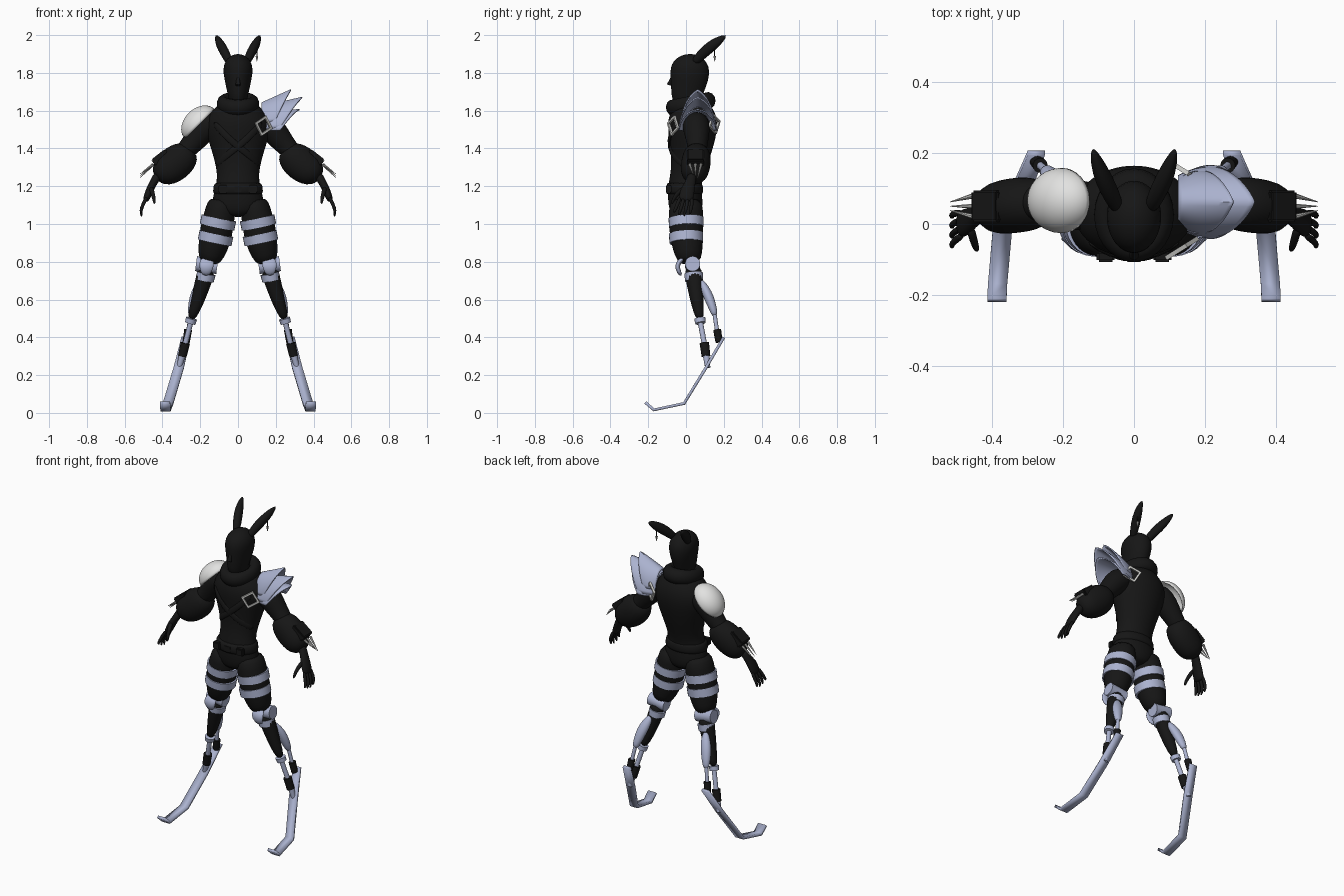
import bpy, bmesh, math
from mathutils import Vector, Matrix

cube = bpy.data.objects.get("Cube")
if cube:
    bpy.data.objects.remove(cube, do_unlink=True)


def material(name, colour, roughness=0.6):
    mat = bpy.data.materials.new(name)
    mat.use_nodes = True
    mat.diffuse_color = (*colour, 1)
    mat.node_tree.nodes["Principled BSDF"].inputs["Base Color"].default_value = (*colour, 1)
    mat.node_tree.nodes["Principled BSDF"].inputs["Roughness"].default_value = roughness
    return mat


BLACK = material("black fabric", (0.008, 0.008, 0.008))
STEEL = material("blue steel", (0.41, 0.45, 0.63))
WHITE = material("white shell", (0.76, 0.76, 0.75))
BUCKLE = material("pale metal", (0.6, 0.6, 0.58))


def finish(name, bm, mat, subdiv=0, thickness=0, angle=40):
    """Turn a bmesh into a shaded object."""
    bmesh.ops.recalc_face_normals(bm, faces=bm.faces)
    mesh = bpy.data.meshes.new(name)
    bm.to_mesh(mesh)
    bm.free()
    mesh.materials.append(mat)
    mesh.shade_smooth()
    mesh.set_sharp_from_angle(angle=math.radians(180 if subdiv else angle))
    obj = bpy.data.objects.new(name, mesh)
    bpy.context.scene.collection.objects.link(obj)
    if thickness:
        mod = obj.modifiers.new("thickness", "SOLIDIFY")
        mod.thickness = thickness
        mod.offset = 0
    if subdiv:
        obj.modifiers.new("smooth", "SUBSURF").levels = subdiv
        obj.modifiers["smooth"].render_levels = subdiv
    return obj


def tube(name, stations, mat, side=1, ref=(1, 0, 0), sides=18, subdiv=1):
    """Loft ellipses (x, y, z, radius along ref, other radius) along a path."""
    bm = bmesh.new()
    pts = [Vector(s[:3]) for s in stations]
    rings = []
    for i, s in enumerate(stations):
        t = (pts[min(i + 1, len(pts) - 1)] - pts[max(i - 1, 0)]).normalized()
        u = Vector(ref)
        u = (u - t * u.dot(t)).normalized()
        v = t.cross(u)
        ring = []
        for k in range(sides):
            a = math.tau * k / sides
            p = pts[i] + u * math.cos(a) * s[3] + v * math.sin(a) * s[-1]
            ring.append(bm.verts.new((p.x * side, p.y, p.z)))
        rings.append(ring)
    for r, q in zip(rings, rings[1:]):
        for k in range(sides):
            bm.faces.new((r[k], r[k - 1], q[k - 1], q[k]))
    bm.faces.new(rings[0])
    bm.faces.new(rings[-1])
    return finish(name, bm, mat, subdiv)


def rod(name, a, b, r1, r2, mat, side=1, sides=16):
    return tube(name, [(*a, r1), (*b, r2)], mat, side, (0.9, 0.3, 0.1), sides, 0)


def upright(name, rows, mat):
    """Loft centred rings given as (z, y, half width, half depth)."""
    return tube(name, [(0, y, z, rx, ry) for z, y, rx, ry in rows], mat, sides=28)


def ring(name, centre, major, minor, turn, scale, mat, count=28, sides=12):
    """Ring around the local z axis, scaled then turned."""
    bm = bmesh.new()
    loops = []
    for i in range(count):
        a = math.tau * i / count
        loops.append([])
        for k in range(sides):
            b = math.tau * (k + 0.5) / sides
            r = major + minor * math.cos(b)
            loops[-1].append(bm.verts.new((r * math.cos(a), r * math.sin(a), minor * math.sin(b))))
    for i in range(count):
        for k in range(sides):
            bm.faces.new((loops[i][k], loops[i][k - 1], loops[i - 1][k - 1], loops[i - 1][k]))
    bm.transform(Matrix.Translation(centre) @ turn @ Matrix.Diagonal((*scale, 1)))
    return finish(name, bm, mat)


def box(name, centre, size, turn, mat):
    bm = bmesh.new()
    bmesh.ops.create_cube(bm, size=1)
    bm.transform(Matrix.Translation(centre) @ turn @ Matrix.Diagonal((*size, 1)))
    bmesh.ops.bevel(bm, geom=bm.edges[:], offset=0.006, segments=2, affect="EDGES")
    return finish(name, bm, mat)


def rot(degrees, axis):
    return Matrix.Rotation(math.radians(degrees), 4, axis)


# Torso, belt and collar
upright("torso", [(1.035, 0, .05, .07), (1.08, 0, .14, .09), (1.14, -.005, .135, .092),
                  (1.2, -.008, .118, .088), (1.26, .005, .108, .086), (1.34, .02, .125, .1),
                  (1.42, .03, .15, .116), (1.5, .035, .175, .132), (1.56, .035, .168, .13),
                  (1.61, .035, .13, .11), (1.66, .035, .07, .07)], BLACK)
upright("belt", [(1.15, -.008, .13, .096), (1.17, -.008, .134, .1),
                 (1.205, -.008, .13, .098), (1.225, -.008, .12, .09)], BLACK)
ring("hood_collar", (0, .025, 1.635), .085, .034, rot(12, "X"), (.95, 1.12, 1.3), BLACK)
for x in (-.08, 0, .08):
    box("belt_pouch", (x, -.092, 1.185), (.05, .03, .045), rot(0, "X"), BLACK)

# Head with a small nose
upright("head", [(1.58, .035, .05, .055), (1.65, .02, .045, .07), (1.665, .005, .05, .083),
                 (1.72, .01, .062, .09), (1.77, .018, .073, .101), (1.82, .021, .08, .105),
                 (1.86, .023, .07, .09), (1.89, .025, .042, .054), (1.9, .025, .01, .012)], BLACK)
rod("nose", (0, -.07, 1.785), (0, -.088, 1.735), .006, .014, BLACK)

for side, word in ((1, "left"), (-1, "right")):
    # Ears
    tube(word + "_ear", [(.045, .04, 1.85, .018, .02), (.06, .075, 1.89, .024, .027),
                         (.085, .125, 1.935, .026, .031), (.105, .175, 1.972, .019, .024),
                         (.116, .212, 1.998, .005, .006)], BLACK, side)

    # Arms and padded forearms
    tube(word + "_upper_arm", [(.1, .045, 1.55, .07, .07), (.17, .055, 1.52, .075, .075),
                               (.22, .06, 1.455, .062, .066), (.27, .06, 1.395, .05, .05),
                               (.32, .055, 1.35, .05, .05)], BLACK, side, (0, 1, 0))
    tube(word + "_forearm_pad", [(.25, .06, 1.4, .05, .05), (.275, .058, 1.37, .072, .08),
                                 (.315, .055, 1.335, .08, .095), (.365, .048, 1.295, .078, .092),
                                 (.405, .042, 1.265, .07, .075), (.435, .035, 1.245, .035, .035)],
         BLACK, side, (0, 1, 0))
    box(word + "_forearm_block", (.405 * side, .05, 1.345), (.095, .09, .06), rot(38 * side, "Y"), BLACK)
    for k in (-1, 0, 1):
        rod(word + "_forearm_spike", (.45, .05 + .03 * k, 1.315), (.518, .05 + .012 * k, 1.255 - .01 * k),
            .008, .001, BUCKLE, side, 8)

    # Hands
    tube(word + "_hand", [(.42, .035, 1.265, .028, .028), (.445, .025, 1.225, .025, .02),
                          (.468, .008, 1.18, .038, .021), (.485, 0, 1.135, .04, .018),
                          (.49, -.002, 1.12, .03, .012)], BLACK, side, (0, 1, 0))
    for k in range(4):
        y = .03 - .02 * k
        tip = 1.055 - .018 * math.sin(k + .5)
        tube(word + "_finger", [(.482, y, 1.145, .011), (.505, y * 1.3 - .008, 1.1, .01),
                                (.515, y * 1.4 - .018, 1.07, .009), (.51, y * 1.4 - .024, tip, .005)],
             BLACK, side, (0, 1, 0), 10)
    tube(word + "_thumb", [(.462, -.005, 1.195, .014), (.452, -.045, 1.165, .012),
                           (.444, -.068, 1.13, .01), (.442, -.075, 1.105, .005)],
         BLACK, side, (1, 0, 0), 10)

    # Thighs with steel bands
    tube(word + "_thigh", [(.085, 0, 1.14, .07, .085), (.093, 0, 1.07, .082, .093),
                           (.112, 0, .98, .088, .092), (.124, .005, .91, .086, .086),
                           (.142, .014, .84, .072, .075), (.158, .02, .79, .052, .055)], BLACK, side)
    for x, z, r in ((.106, 1.008, .093), (.119, .925, .091)):
        tube(word + "_thigh_band", [(x - .005, 0, z + .024, r, r), (x + .005, .002, z - .024, r, r - .002)],
             STEEL, side, sides=28, subdiv=0)

    # Knee joint
    rod(word + "_knee_hinge", (.11, .035, .775), (.222, .035, .79), .04, .04, STEEL, side, 24)
    tube(word + "_knee_cap", [(.162, -.01, .82, .03, .01), (.165, -.04, .80, .04, .014),
                              (.168, -.048, .765, .038, .014), (.172, -.025, .725, .02, .01)], STEEL, side)
    tube(word + "_knee_collar", [(.168, .04, .738, .05), (.176, .043, .7, .048)], STEEL, side, subdiv=0)

    # Shin sleeve, ankle ring and front piston
    tube(word + "_shin", [(.165, .035, .78, .044), (.175, .042, .72, .047), (.195, .05, .66, .042),
                          (.217, .06, .58, .034), (.25, .075, .49, .022)], BLACK, side)
    rod(word + "_ankle_ring", (.246, .073, .5), (.253, .077, .475), .03, .028, STEEL, side)
    rod(word + "_front_piston", (.25, .076, .48), (.283, .1, .35), .014, .014, STEEL, side)
    rod(word + "_front_socket", (.279, .097, .37), (.295, .106, .3), .025, .023, BLACK, side)
    rod(word + "_front_bracket", (.292, .105, .32), (.312, .115, .24), .019, .014, STEEL, side)

    # Calf guard and rear piston
    tube(word + "_calf_guard", [(.19, .075, .705, .014, .012), (.207, .1, .66, .03, .024),
                                (.226, .122, .61, .033, .027), (.24, .142, .555, .026, .022),
                                (.25, .155, .51, .016, .015)], STEEL, side)
    rod(word + "_rear_piston", (.247, .15, .53), (.268, .168, .41), .011, .011, STEEL, side)
    rod(word + "_rear_socket", (.264, .165, .44), (.274, .175, .375), .021, .019, BLACK, side)

    # Spring blade foot
    bm = bmesh.new()
    rows = []
    for x, y, z, half in ((.275, .2, .4, .024), (.314, .105, .238, .027), (.37, -.01, .05, .027),
                          (.384, -.17, .016, .027), (.386, -.215, .055, .027)):
        rows.append([bm.verts.new(((x + w) * side, y, z)) for w in (-half, half)])
    for a, b in zip(rows, rows[1:]):
        bm.faces.new((a[0], a[1], b[1], b[0]))
    finish(word + "_blade_foot", bm, STEEL, thickness=.016, angle=15)

# Rounded right shoulder cap
bm = bmesh.new()
bmesh.ops.create_uvsphere(bm, u_segments=32, v_segments=20, radius=1)
bmesh.ops.delete(bm, geom=[v for v in bm.verts if v.co.z < -.1], context="VERTS")
bm.transform(Matrix.Translation((-.203, .066, 1.53)) @ rot(-45, "Y")
             @ Matrix.Diagonal((.107, .088, .078, 1)))
finish("right_shoulder_cap", bm, WHITE, thickness=.008)


def feather(name, root, length, z, rise, half, drop):
    """Arched pointed plate that flares outward to a tip."""
    bm = bmesh.new()
    n = 12
    grid = []
    for i in range(n + 1):
        s = i / n
        grid.append([])
        for j in range(-n, n + 1):
            t = j / n
            a = t * math.radians(85)
            w = half * (.72 + .55 * s - .3 * s * s)
            grid[-1].append(bm.verts.new((root + s * length * (1 - .55 * abs(t) ** 1.3),
                                          .062 + w * math.sin(a),
                                          z + rise * s * (1 - abs(t)) + drop * (math.cos(a) - 1))))
    for i in range(n):
        for j in range(2 * n):
            bm.faces.new((grid[i][j], grid[i + 1][j], grid[i + 1][j + 1], grid[i][j + 1]))
    finish(name, bm, STEEL, thickness=.007)


# Layered left shoulder guard
feather("upper_shoulder_feather", .125, .155, 1.64, .07, .088, .11)
feather("middle_shoulder_feather", .125, .215, 1.62, .05, .1, .125)
feather("lower_shoulder_feather", .14, .185, 1.595, .01, .104, .11)

# Strap buckles, front and back, and chest straps
for name, spot, lean in (("front_buckle", (.135, -.068, 1.52), 32), ("back_buckle", (.14, .15, 1.53), -32)):
    ring(name, spot, .048, .011, rot(lean, "Z") @ rot(90, "X") @ rot(-15, "Z"),
         (1, 1, .8), BUCKLE, 4, 4)
for side in (1, -1):
    tube("chest_strap", [(.13, -.05, 1.54, .018, .006), (.07, -.09, 1.47, .018, .008),
                         (0, -.092, 1.41, .018, .008), (-.08, -.062, 1.35, .018, .008),
                         (-.115, -.01, 1.31, .018, .006)], BLACK, side, (0, 0, 1))

# Left earring
rod("earring_chain", (.1, .15, 1.94), (.1, .152, 1.885), .003, .003, BLACK, sides=8)
rod("earring_drop", (.1, .152, 1.89), (.1, .152, 1.86), .008, .001, BUCKLE, sides=8)
